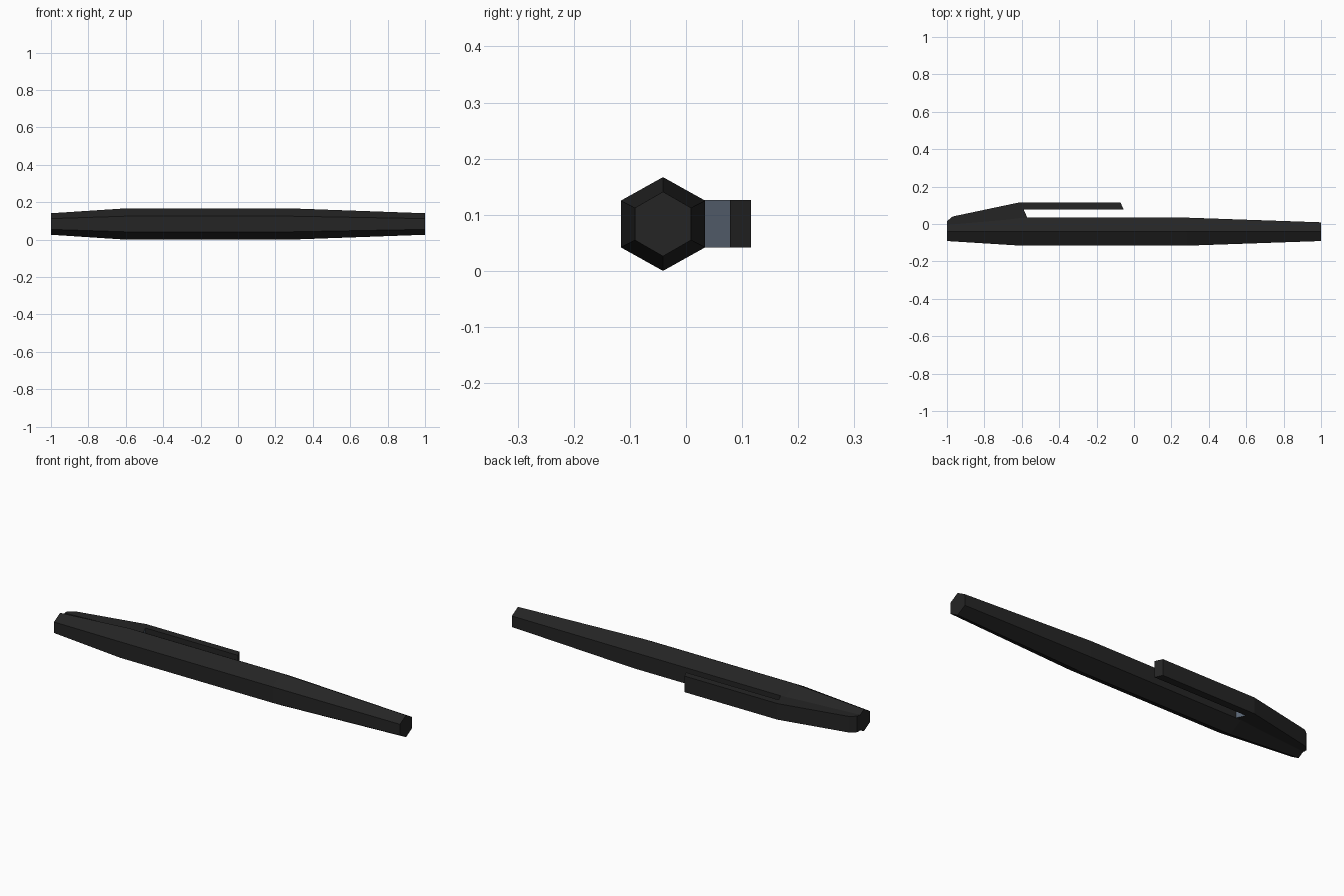
import bpy, bmesh

if "Cube" in bpy.data.objects:
    bpy.data.objects.remove(bpy.data.objects["Cube"])


def material(name, rgb):
    m = bpy.data.materials.new(name)
    m.diffuse_color = (*rgb, 1)
    m.use_nodes = True
    m.node_tree.nodes["Principled BSDF"].inputs["Base Color"].default_value = m.diffuse_color
    return m


black = material("black plastic", (0.018, 0.018, 0.018))
slate = material("slate grey", (0.105, 0.135, 0.18))


def make_object(name, bm, mats):
    bmesh.ops.recalc_face_normals(bm, faces=bm.faces[:])
    mesh = bpy.data.meshes.new(name)
    bm.to_mesh(mesh)
    bm.free()
    for m in mats:
        mesh.materials.append(m)
    obj = bpy.data.objects.new(name, mesh)
    bpy.context.collection.objects.link(obj)
    return obj


# Hexagonal barrel: (x, half width in y, half height in z) at each station
CY, CZ = -0.041, 0.0835
HEX = [(0, 1), (1, 0.5), (1, -0.5), (0, -1), (-1, -0.5), (-1, 0.5)]
bm = bmesh.new()
rings = [[bm.verts.new((x, CY + a * w, CZ + b * h)) for a, b in HEX]
         for x, w, h in [(-1, 0.05, 0.0575), (-0.6, 0.075, 0.0835),
                         (0.28, 0.075, 0.0835), (1, 0.05, 0.0575)]]
for r, s in zip(rings, rings[1:]):
    for i in range(6):
        j = (i + 1) % 6
        bm.faces.new((r[i], r[j], s[j], s[i]))
bm.faces.new(rings[0])
bm.faces.new(rings[-1])
make_object("barrel", bm, [black])

# Pocket clip: side profile in x, y extruded across one flat of the barrel
PROFILE = [(-1, -0.005), (-1, 0.015), (-0.97, 0.04), (-0.61, 0.116),
           (-0.073, 0.116), (-0.055, 0.078), (-0.59, 0.078),
           (-0.57, 0.033), (-0.6, 0.03)]
bm = bmesh.new()
base = bm.faces.new([bm.verts.new((x, y, 0.042)) for x, y in PROFILE])
ext = bmesh.ops.extrude_face_region(bm, geom=[base])
top = [v for v in ext["geom"] if isinstance(v, bmesh.types.BMVert)]
bmesh.ops.translate(bm, verts=top, vec=(0, 0, 0.084))
bmesh.ops.recalc_face_normals(bm, faces=bm.faces[:])
# Grey wall at the root of the clip gap
for f in bm.faces:
    c = f.calc_center_median()
    if f.normal.x > 0.5 and c.x < -0.5 and c.y > 0.04:
        f.material_index = 1
make_object("pocket_clip", bm, [black, slate])
